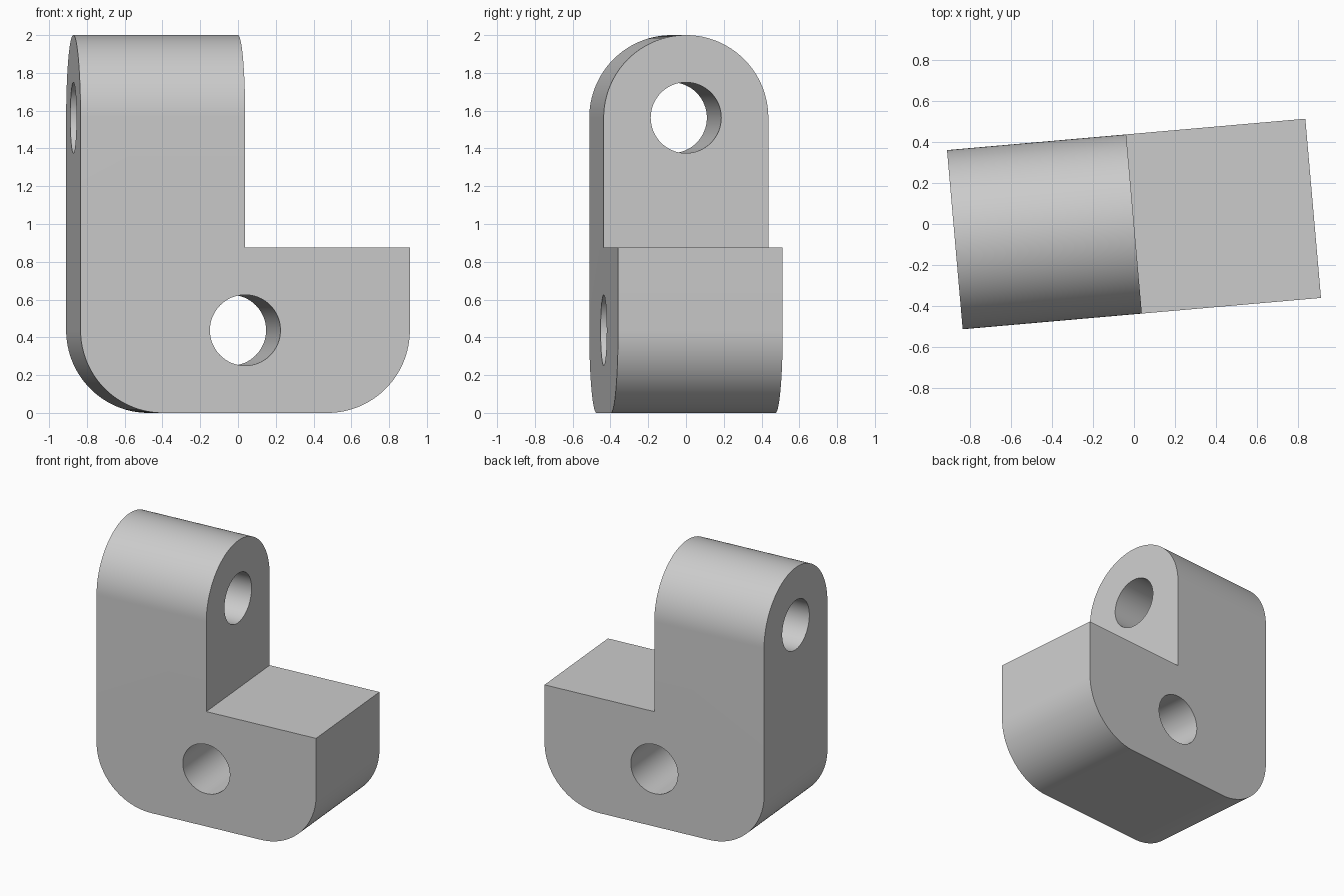
import bpy, bmesh
from math import sin, cos, pi, radians

cube = bpy.data.objects.get("Cube")
if cube:
    bpy.data.objects.remove(cube, do_unlink=True)

W = 0.875        # bar width, also half the length
R = W / 2        # corner and arch radius
HOLE = 0.1875    # bore radius
TOP = 2.0


def arc(cx, cz, r, start, end, steps):
    """Points along an arc, angles in degrees."""
    angles = [radians(start + (end - start) * i / steps) for i in range(steps + 1)]
    return [(cx + r * cos(a), cz + r * sin(a)) for a in angles]


def prism(name, profile, axis, half):
    """Extrude a (horizontal, z) profile symmetrically along the x or y axis."""
    def place(u, z, d):
        return (u, d, z) if axis == "y" else (d, u, z)
    bm = bmesh.new()
    face = bm.faces.new([bm.verts.new(place(u, z, -half)) for u, z in profile])
    moved = bmesh.ops.extrude_face_region(bm, geom=[face])["geom"]
    shift = place(0, 0, 2 * half)
    bmesh.ops.translate(bm, vec=shift, verts=[v for v in moved if isinstance(v, bmesh.types.BMVert)])
    bmesh.ops.recalc_face_normals(bm, faces=bm.faces)
    mesh = bpy.data.meshes.new(name)
    bm.to_mesh(mesh)
    bm.free()
    obj = bpy.data.objects.new(name, mesh)
    bpy.context.collection.objects.link(obj)
    return obj


def cut(target, cutter, operation):
    """Apply a boolean, then discard the cutter."""
    cutter.hide_render = True
    mod = target.modifiers.new(cutter.name, "BOOLEAN")
    mod.object, mod.operation, mod.solver = cutter, operation, "EXACT"
    bpy.context.view_layer.objects.active = target
    bpy.ops.object.modifier_apply(modifier=mod.name)
    bpy.data.objects.remove(cutter, do_unlink=True)


# L-shaped body with two rounded bottom corners
outline = [(-W, TOP)]
outline += arc(-W + R, R, R, 180, 270, 32)
outline += arc(W - R, R, R, 270, 360, 32)
outline += [(W, W), (0, W), (0, TOP)]
bracket = prism("angle_bracket", outline, "y", W)

# Arched envelope rounds the top of the upright and sets the width
arch = [(-R, -1), (R, -1)] + arc(0, TOP - R, R, 0, 180, 64)
cut(bracket, prism("arch_envelope", arch, "x", 2), "INTERSECT")

# Cross bores through the foot and the upright
for name, z, axis in (("foot_bore", R, "y"), ("upright_bore", TOP - R, "x")):
    circle = arc(0, z, HOLE, 0, 360, 64)[:-1]
    cut(bracket, prism(name, circle, axis, 2), "DIFFERENCE")

# Plain grey finish
grey = bpy.data.materials.new("plain_grey")
grey.use_nodes = True
colour = (0.6, 0.6, 0.6, 1)
grey.diffuse_color = colour
grey.node_tree.nodes["Principled BSDF"].inputs["Base Color"].default_value = colour
bracket.data.materials.clear()
bracket.data.materials.append(grey)

# Smooth curved walls, crisp edges, slight turn about the vertical
bpy.ops.object.select_all(action="DESELECT")
bracket.select_set(True)
bpy.context.view_layer.objects.active = bracket
bpy.ops.object.shade_smooth_by_angle(angle=radians(30))
bracket.rotation_euler.z = radians(5)
